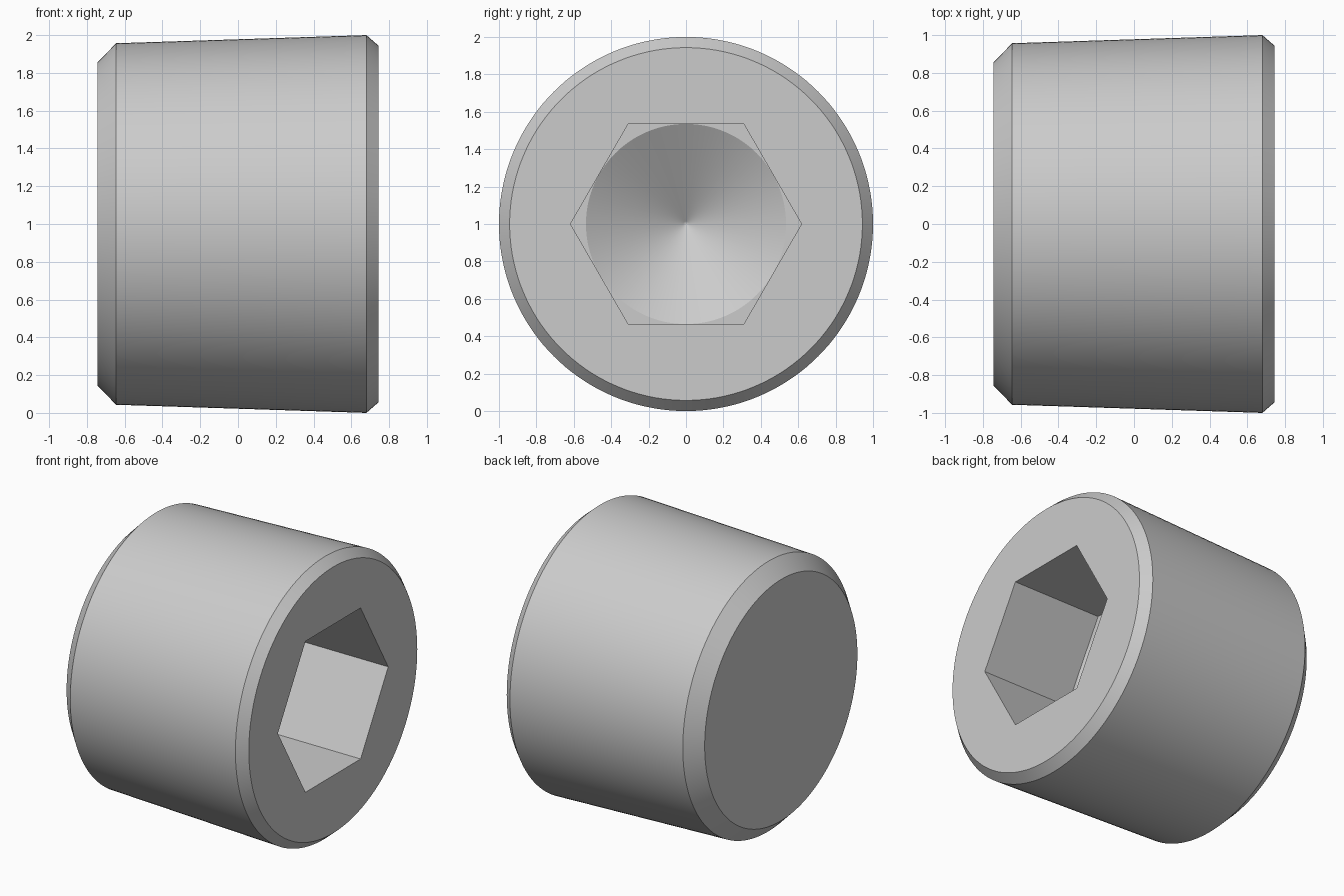
import bpy
import bmesh
from math import cos, sin, pi, tan, radians

default = bpy.data.objects.get("Cube")
if default:
    bpy.data.objects.remove(default, do_unlink=True)

SIDES = 144
HALF = 0.745          # half the plug length
APOTHEM = 0.535       # half the socket width across flats
FLOOR = HALF - 0.70   # x of the socket floor
CONE = tan(radians(31))  # slope of the drill point


def circle(radius):
    return lambda a: radius


def hexagon(a):
    # corners point along y, flats face up and down
    return APOTHEM / cos(a % (pi / 3) - pi / 6)


def add_ring(bm, x, radius):
    angles = [2 * pi * i / SIDES for i in range(SIDES)]
    return [bm.verts.new((x, radius(a) * cos(a), 1 + radius(a) * sin(a))) for a in angles]


def steel():
    mat = bpy.data.materials.new("steel grey")
    mat.use_nodes = True
    colour = (0.6, 0.6, 0.6, 1)
    mat.diffuse_color = colour
    mat.node_tree.nodes["Principled BSDF"].inputs["Base Color"].default_value = colour
    return mat


# Rings from the closed end, along the tapered body, into the hex socket and drill point
tip = 0.015
rings = [
    (-HALF, circle(0.855)),
    (-0.645, circle(0.957)),
    (0.68, circle(1.0)),
    (HALF, circle(0.943)),
    (HALF, hexagon),
    (FLOOR, hexagon),
    (FLOOR, circle(APOTHEM)),
    (FLOOR - (APOTHEM - tip) * CONE, circle(tip)),
]

bm = bmesh.new()
loops = [add_ring(bm, x, radius) for x, radius in rings]
for a, b in zip(loops, loops[1:]):
    for i in range(SIDES):
        j = (i + 1) % SIDES
        bm.faces.new((a[i], a[j], b[j], b[i]))

# Closed end cap and drill point apex
bm.faces.new(loops[0])
apex = bm.verts.new((FLOOR - APOTHEM * CONE, 0, 1))
for i in range(SIDES):
    bm.faces.new((loops[-1][i], loops[-1][(i + 1) % SIDES], apex))

# Merge where the drilled circle touches the hex flats
bmesh.ops.remove_doubles(bm, verts=bm.verts, dist=0.0001)
bmesh.ops.recalc_face_normals(bm, faces=bm.faces)

mesh = bpy.data.meshes.new("socket_plug")
bm.to_mesh(mesh)
bm.free()
mesh.materials.append(steel())

plug = bpy.data.objects.new("socket_plug", mesh)
bpy.context.collection.objects.link(plug)
bpy.ops.object.select_all(action="DESELECT")
plug.select_set(True)
bpy.context.view_layer.objects.active = plug
bpy.ops.object.shade_smooth_by_angle(angle=radians(20))
